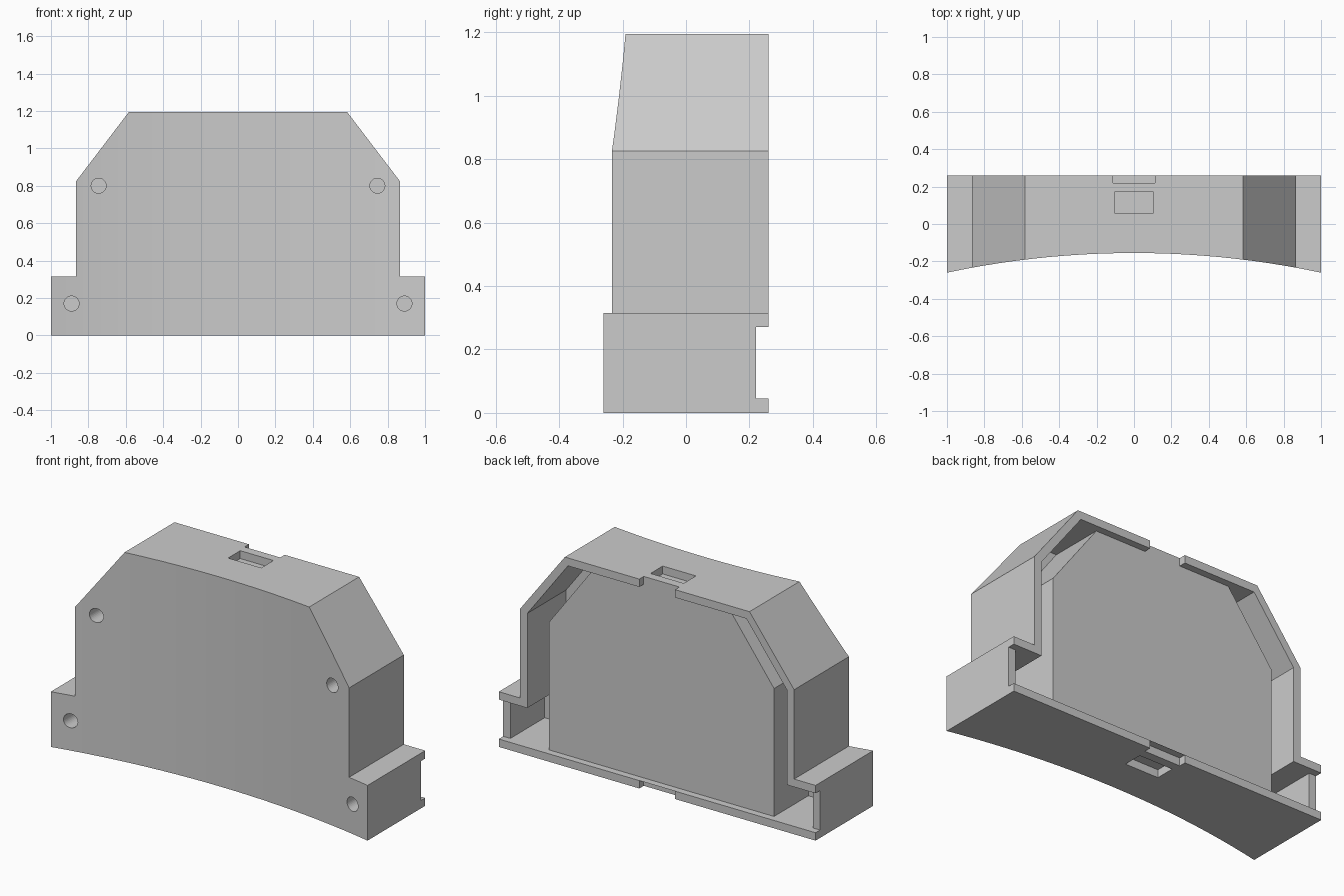
import bpy, bmesh, math
from mathutils import Matrix

if "Cube" in bpy.data.objects:
    bpy.data.objects.remove(bpy.data.objects["Cube"], do_unlink=True)

grey = bpy.data.materials.new("mid_grey_plastic")
grey.use_nodes = True
COLOUR = (0.6, 0.6, 0.6, 1)
grey.diffuse_color = COLOUR
grey.node_tree.nodes["Principled BSDF"].inputs["Base Color"].default_value = COLOUR

WALL = 0.045
BACK = 0.26
HEIGHT = 1.195
LIP = 0.22       # depth of the notches in the rear rim
FLOOR = -0.09    # flat bottom of the rear cavity


def make_object(name, bm):
    bmesh.ops.recalc_face_normals(bm, faces=bm.faces)
    mesh = bpy.data.meshes.new(name)
    bm.to_mesh(mesh)
    bm.free()
    mesh.materials.append(grey)
    obj = bpy.data.objects.new(name, mesh)
    bpy.context.collection.objects.link(obj)
    return obj


def prism(name, points, vector):
    bm = bmesh.new()
    face = bm.faces.new([bm.verts.new(p) for p in points])
    grown = bmesh.ops.extrude_face_region(bm, geom=[face])["geom"]
    bmesh.ops.translate(bm, vec=vector,
                        verts=[g for g in grown if isinstance(g, bmesh.types.BMVert)])
    return make_object(name, bm)


def mirrored_prism(name, half, y0, y1):
    """Extrude a left-right symmetric outline, given by its +x half, along y."""
    outline = half + [(-x, z) for x, z in reversed(half)]
    return prism(name, [(x, y0, z) for x, z in outline], (0, y1 - y0, 0))


def box(name, low, high):
    (x0, y0, z0), (x1, y1, z1) = low, high
    return prism(name, [(x0, y0, z0), (x1, y0, z0), (x1, y1, z0), (x0, y1, z0)],
                 (0, 0, z1 - z0))


def cut(target, cutter):
    mod = target.modifiers.new("cut", "BOOLEAN")
    mod.operation = "DIFFERENCE"
    mod.solver = "EXACT"
    mod.object = cutter
    bpy.context.view_layer.objects.active = target
    bpy.ops.object.modifier_apply(modifier=mod.name)
    bpy.data.objects.remove(cutter, do_unlink=True)


# Housing with stepped feet and sloped shoulders
housing = mirrored_prism("housing", [
    (1, 0), (1, 0.315), (0.865, 0.315), (0.865, 0.825), (0.583, HEIGHT)], -0.3, BACK)

# Concave front
radius, middle, reach, steps = 4.81, -0.155, 1.1, 24
arc = []
for i in range(steps + 1):
    x = -reach + 2 * reach * i / steps
    arc.append((x, middle - radius + math.sqrt(radius ** 2 - x ** 2), -0.1))
cut(housing, prism("front_cutter", [(-reach, -1, -0.1)] + arc + [(reach, -1, -0.1)],
                   (0, 0, 1.5)))

# Hollow rear
cut(housing, mirrored_prism("cavity_cutter", [
    (1 - WALL, WALL), (1 - WALL, 0.27), (0.82, 0.27), (0.82, 0.81),
    (0.563, HEIGHT - WALL)], FLOOR, 0.4))

# Rim notches and latch slots in the top and bottom walls
for z0, z1 in ((-0.1, WALL), (HEIGHT - WALL, HEIGHT + 0.1)):
    cut(housing, box("notch_cutter", (-0.113, LIP, z0), (0.113, 0.4, z1)))
    cut(housing, box("slot_cutter", (-0.105, 0.06, z0), (0.105, 0.17, z1)))

# Open rear edges of the feet, and blind screw holes
for side in (-1, 1):
    ends = sorted((side * 0.94, side * 1.1))
    cut(housing, box("foot_cutter", (ends[0], LIP, WALL), (ends[1], 0.4, 0.27)))
    for x, z in ((0.745, 0.8), (0.89, 0.17)):
        bm = bmesh.new()
        bmesh.ops.create_cone(bm, cap_ends=True, segments=32, radius1=0.04,
                              radius2=0.04, depth=0.3,
                              matrix=Matrix.Translation((side * x, -0.27, z))
                              @ Matrix.Rotation(math.pi / 2, 4, "X"))
        cut(housing, make_object("hole_cutter", bm))

# Solid core filling the middle of the cavity
mirrored_prism("inner_core", [
    (0.71, WALL), (0.71, 0.775), (0.43, HEIGHT - WALL)], FLOOR, LIP)
